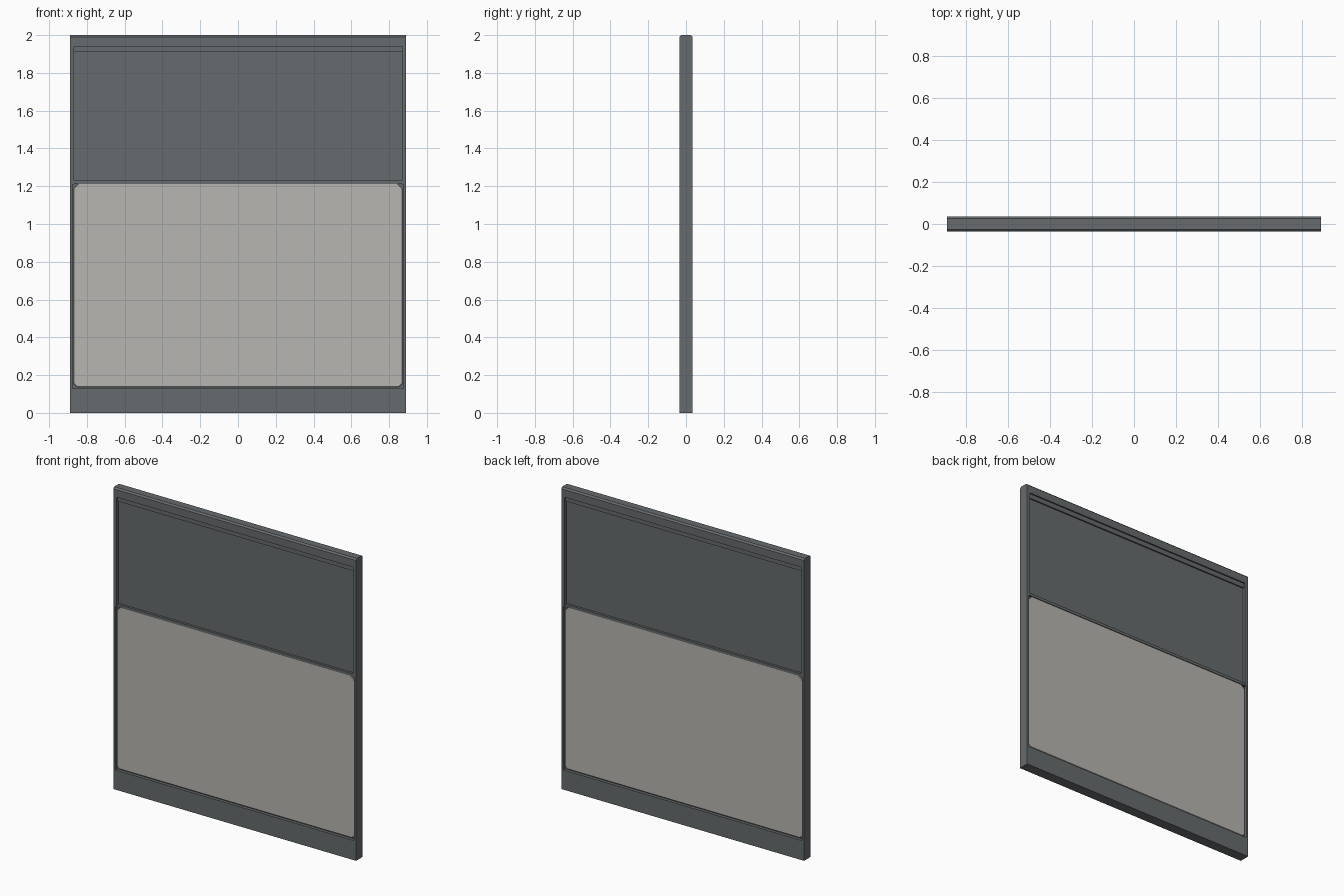
import bpy
import bmesh

cube = bpy.data.objects.get("Cube")
if cube:
    bpy.data.objects.remove(cube, do_unlink=True)


def material(name, rgb):
    m = bpy.data.materials.new(name)
    m.use_nodes = True
    m.diffuse_color = (*rgb, 1)
    m.node_tree.nodes["Principled BSDF"].inputs["Base Color"].default_value = (*rgb, 1)
    return m


slate = material("slate grey", (0.135, 0.147, 0.153))
pale = material("pale warm grey", (0.48, 0.465, 0.44))


def prism(name, points, direction, mat, bevel=0):
    """Extrude a flat outline along a direction."""
    bm = bmesh.new()
    face = bm.faces.new([bm.verts.new(p) for p in points])
    new = bmesh.ops.extrude_face_region(bm, geom=[face])["geom"]
    bmesh.ops.translate(bm, vec=direction, verts=[v for v in new if isinstance(v, bmesh.types.BMVert)])
    bmesh.ops.recalc_face_normals(bm, faces=bm.faces)
    mesh = bpy.data.meshes.new(name)
    bm.to_mesh(mesh)
    bm.free()
    mesh.materials.append(mat)
    ob = bpy.data.objects.new(name, mesh)
    bpy.context.collection.objects.link(ob)
    if bevel:
        mod = ob.modifiers.new("soft rim", "BEVEL")
        mod.width, mod.segments = bevel, 1
    return ob


def box(name, x0, x1, depth, z0, z1):
    outline = [(x0, -depth, z0), (x1, -depth, z0), (x1, -depth, z1), (x0, -depth, z1)]
    return prism(name, outline, (0, 2 * depth, 0), slate)


W, D = 0.89, 0.035      # half width and half depth of the frame
UP, LOW = 0.867, 0.876  # half widths of the upper and lower openings
CHAMFER = 0.01

# Outer frame: rails and side posts
box("bottom_rail", -W, W, D, 0, 0.13)
top_profile = [(-W, -D, 1.94), (-W, D, 1.94), (-W, D, 2 - CHAMFER),
               (-W, D - CHAMFER, 2), (-W, CHAMFER - D, 2), (-W, -D, 2 - CHAMFER)]
prism("top_rail", top_profile, (2 * W, 0, 0), slate)
for side, s in (("left", 1), ("right", -1)):
    for level, inner, z0, z1 in (("lower", LOW, 0.13, 1.21), ("upper", UP, 1.21, 1.94)):
        box(f"{side}_{level}_post", min(s * inner, s * W), max(s * inner, s * W), D, z0, z1)

# Recessed upper panel, stepped head strip and dividing bar
box("upper_panel", -UP, UP, 0.015, 1.23, 1.91)
box("head_strip", -UP, UP, 0.025, 1.91, 1.94)
box("dividing_bar", -UP, UP, 0.03, 1.212, 1.23)
box("lower_core", -LOW, LOW, 0.015, 0.13, 1.212)

# Pale board with clipped corners, showing on both faces
B, Z0, Z1, CT, CB = 0.87, 0.138, 1.214, 0.026, 0.016
corners = [(-B + CB, Z0), (B - CB, Z0), (B, Z0 + CB), (B, Z1 - CT),
           (B - CT, Z1), (-B + CT, Z1), (-B, Z1 - CT), (-B, Z0 + CB)]
depth = 0.026
prism("pale_board", [(x, -depth, z) for x, z in corners], (0, 2 * depth, 0), pale, bevel=0.003)
